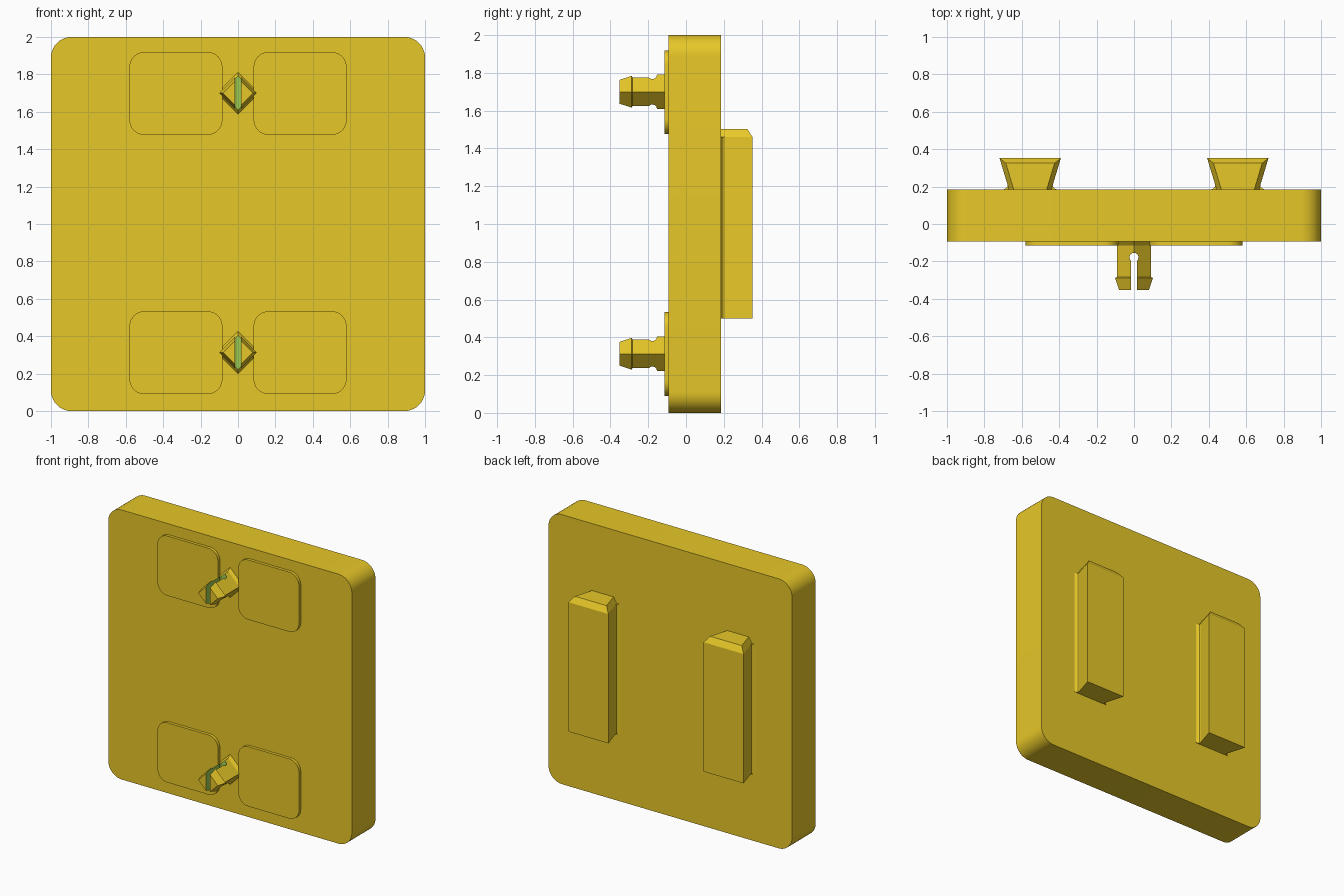
import bpy, bmesh, math

if "Cube" in bpy.data.objects:
    bpy.data.objects.remove(bpy.data.objects["Cube"])

def material(name, rgb):
    m = bpy.data.materials.new(name)
    m.diffuse_color = (*rgb, 1)
    m.use_nodes = True
    m.node_tree.nodes["Principled BSDF"].inputs["Base Color"].default_value = m.diffuse_color
    return m

YELLOW = material("yellow", (0.947, 0.679, 0.025))
GREEN = material("green", (0.337, 0.597, 0.082))

def loft(name, rings):
    """Skin a list of equal-length point rings and cap both ends."""
    bm = bmesh.new()
    loops = [[bm.verts.new(p) for p in ring] for ring in rings]
    n = len(loops[0])
    for a, b in zip(loops, loops[1:]):
        for i in range(n):
            j = (i + 1) % n
            bm.faces.new((a[i], a[j], b[j], b[i]))
    bm.faces.new(loops[0])
    bm.faces.new(loops[-1])
    bmesh.ops.recalc_face_normals(bm, faces=bm.faces)
    me = bpy.data.meshes.new(name)
    bm.to_mesh(me)
    bm.free()
    me.materials.append(YELLOW)
    ob = bpy.data.objects.new(name, me)
    bpy.context.collection.objects.link(ob)
    return ob

def smooth(ob):
    bpy.ops.object.select_all(action='DESELECT')
    ob.select_set(True)
    bpy.context.view_layer.objects.active = ob
    bpy.ops.object.shade_smooth_by_angle(angle=math.radians(30))

def rounded_slab(name, cx, cz, w, h, r, y0, y1):
    outline = []
    for k, (sx, sz) in enumerate(((1, 1), (-1, 1), (-1, -1), (1, -1))):
        for i in range(11):
            a = math.radians(90 * k + 9 * i)
            outline.append((cx + sx * (w / 2 - r) + r * math.cos(a),
                            cz + sz * (h / 2 - r) + r * math.sin(a)))
    smooth(loft(name, [[(x, y, z) for x, z in outline] for y in (y0, y1)]))

FRONT, BACK = -0.093, 0.184

# main plate and the four shallow pads on its front
rounded_slab("plate", 0, 1, 2, 2, 0.11, FRONT, BACK)
for label, z in (("upper", 1.698), ("lower", 0.312)):
    for side, x in (("left", -0.332), ("right", 0.332)):
        rounded_slab(f"{label}_{side}_pad", x, z, 0.497, 0.443, 0.08, -0.115, FRONT + 0.005)

# split snap pegs: square section turned on its corner, with a barbed tip
PEG = ((-0.085, 0.1125), (-0.093, 0.1125), (-0.115, 0.0915),
       (-0.283, 0.0915), (-0.288, 0.101), (-0.352, 0.08))
for label, z in (("upper", 1.70), ("lower", 0.313)):
    peg = loft(f"{label}_peg", [[(d, y, z), (0, y, z + d), (-d, y, z), (0, y, z - d)]
                                for y, d in PEG])
    peg.data.materials.append(GREEN)
    # keyhole slot through the peg
    r, hy = 0.024, -0.178
    key = [(0.017, -0.5)]
    for i in range(25):
        a = math.radians(-45 + 270 * i / 24)
        key.append((r * math.cos(a), hy + r * math.sin(a)))
    key.append((-0.017, -0.5))
    cutter = loft("slot_cutter", [[(x, y, z + s) for x, y in key] for s in (-0.2, 0.2)])
    mod = peg.modifiers.new("slot", 'BOOLEAN')
    mod.operation, mod.solver, mod.object = 'DIFFERENCE', 'EXACT', cutter
    bpy.context.view_layer.objects.active = peg
    bpy.ops.object.modifier_apply(modifier=mod.name)
    bpy.data.objects.remove(cutter, do_unlink=True)
    # slot walls are green
    for f in peg.data.polygons:
        if abs(f.normal.z) < 0.05 and abs(f.center.x) < 0.03 and f.center.y < -0.12:
            f.material_index = 1

# dovetail rails on the back, bevelled at the top end, with a small flared foot
def half_to_ring(cx, z, half):
    return [(cx + w, y, z) for w, y in half] + [(cx - w, y, z) for w, y in reversed(half)]

BODY = ((0.115, BACK - 0.01), (0.115, 0.19), (0.164, 0.352))
TOP = ((0.09, BACK - 0.01), (0.09, 0.19), (0.13, 0.325))
FOOT = ((0.145, BACK - 0.005), (0.145, BACK), (0.13, 0.19), (0.122, 0.198), (0.12, 0.208))
for side, cx in (("left", -0.555), ("right", 0.555)):
    loft(f"{side}_rail", [half_to_ring(cx, z, h)
                          for z, h in ((0.5, BODY), (1.46, BODY), (1.503, TOP))])
    smooth(loft(f"{side}_rail_foot", [half_to_ring(cx, z, FOOT) for z in (0.5005, 1.46)]))
